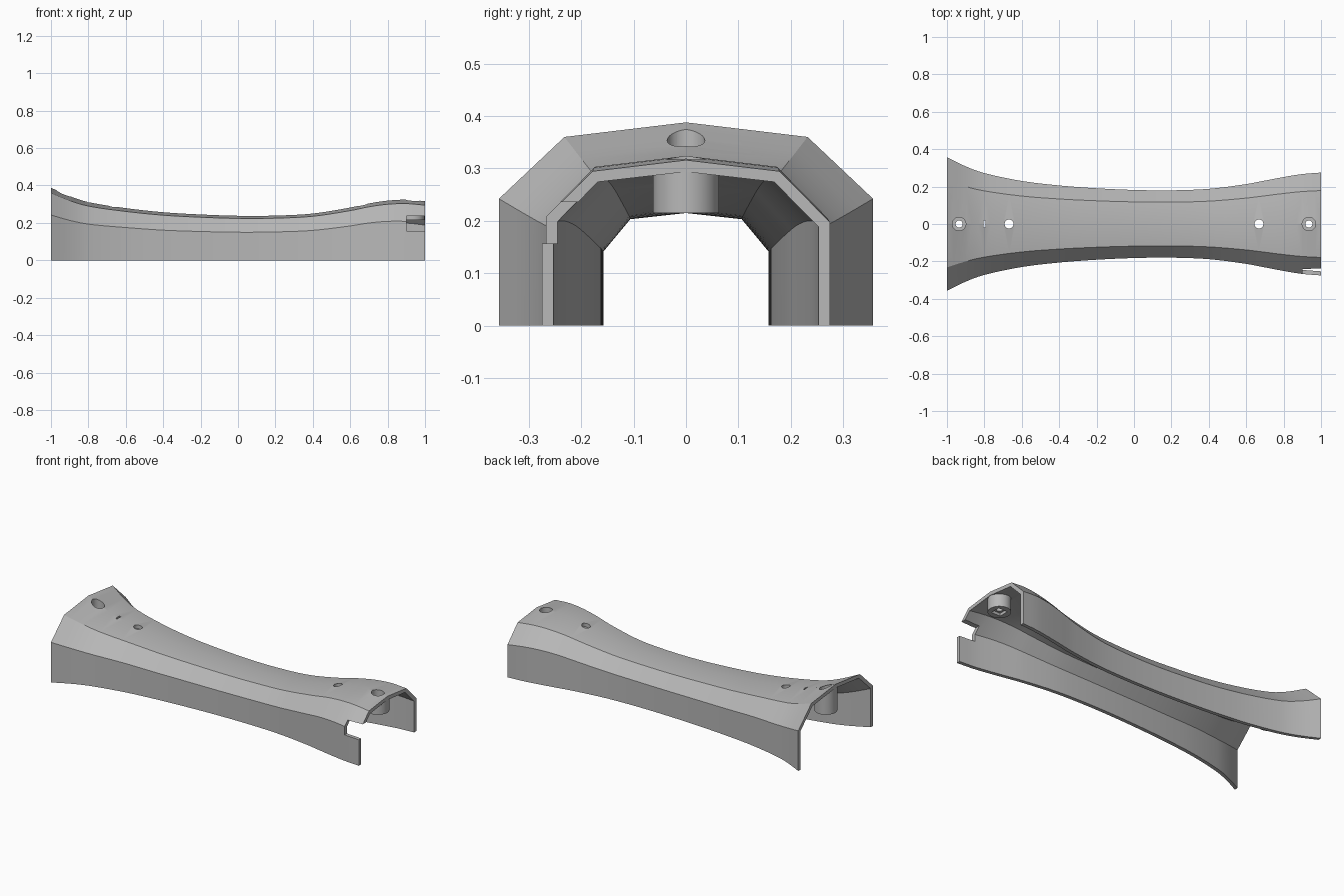
import bpy, bmesh, math

cube = bpy.data.objects.get("Cube")
if cube:
    bpy.data.objects.remove(cube, do_unlink=True)

grey = bpy.data.materials.new("plain grey")
grey.use_nodes = True
colour = (0.48, 0.48, 0.48, 1)
grey.diffuse_color = colour
grey.node_tree.nodes["Principled BSDF"].inputs["Base Color"].default_value = colour

WALL = 0.022
# Stations along the length: x, half width, crest height
STATIONS = [(-1, .357, .388), (-.9, .308, .343), (-.8, .272, .311), (-.6, .230, .279),
            (-.4, .206, .257), (-.2, .191, .245), (0, .182, .238), (.2, .180, .239),
            (.4, .188, .250), (.6, .213, .282), (.7, .232, .304), (.8, .251, .319),
            (.9, .267, .324), (1, .275, .316)]


def hermite(x):
    """Smooth half width and crest height at x."""
    last = len(STATIONS) - 1
    i = 0
    while i < last - 1 and x > STATIONS[i + 1][0]:
        i += 1

    def slope(k, c):
        a, b = STATIONS[max(k - 1, 0)], STATIONS[min(k + 1, last)]
        return (b[c] - a[c]) / (b[0] - a[0])

    a, b = STATIONS[i], STATIONS[i + 1]
    h = b[0] - a[0]
    t = (x - a[0]) / h
    out = []
    for c in (1, 2):
        out.append((2*t**3 - 3*t**2 + 1) * a[c] + (3*t**2 - 2*t**3) * b[c]
                   + h * ((t**3 - 2*t**2 + t) * slope(i, c) + (t**3 - t**2) * slope(i + 1, c)))
    return out


def roof(x, y):
    return hermite(max(-1, min(1, x)))[1] - 0.12 * abs(y)


def section(x):
    """Closed arch outline: outer skin, then inner skin back again."""
    w, top = hermite(x)
    outer = [(w, 0), (w, top - .028 - .33 * w), (.65 * w, top - .078 * w), (0, top)]
    shift = [(1, 0), (1, .41), (.48, .92), (0, 1.02)]
    inner = [(y - WALL * a, z - WALL * b) for (y, z), (a, b) in zip(outer, shift)]

    def arch(half):
        return half + [(-y, z) for y, z in reversed(half[:-1])]
    return arch(outer) + arch(inner)[::-1]


def finish(bm, name):
    bmesh.ops.recalc_face_normals(bm, faces=bm.faces)
    mesh = bpy.data.meshes.new(name)
    bm.to_mesh(mesh)
    bm.free()
    mesh.materials.append(grey)
    obj = bpy.data.objects.new(name, mesh)
    bpy.context.collection.objects.link(obj)
    return obj


def cylinder(name, x, radius, low, high, follow_roof=False):
    bm = bmesh.new()
    bmesh.ops.create_cone(bm, cap_ends=True, segments=40, radius1=radius, radius2=radius, depth=2)
    for v in bm.verts:
        v.co.x += x
        if v.co.z < 0:
            v.co.z = low
        else:
            v.co.z = roof(v.co.x, v.co.y) - WALL / 2 if follow_roof else high
    return finish(bm, name)


def box(name, low, high):
    bm = bmesh.new()
    bmesh.ops.create_cube(bm, size=1)
    for v in bm.verts:
        v.co = [l if c < 0 else h for c, l, h in zip(v.co, low, high)]
    return finish(bm, name)


def combine(target, tool, operation):
    bpy.context.view_layer.objects.active = target
    mod = target.modifiers.new("shape", 'BOOLEAN')
    mod.operation, mod.solver, mod.object = operation, 'EXACT', tool
    bpy.ops.object.modifier_apply(modifier=mod.name)
    bpy.data.objects.remove(tool, do_unlink=True)


# Lofted arch shell
bm = bmesh.new()
STEPS = 60
rings = []
for k in range(STEPS + 1):
    x = -1 + 2 * k / STEPS
    rings.append([bm.verts.new((x, y, z)) for y, z in section(x)])
n = len(rings[0])
for a, b in zip(rings, rings[1:]):
    for j in range(n):
        bm.faces.new((a[j], a[(j + 1) % n], b[(j + 1) % n], b[j]))
for ring in (rings[0], rings[-1]):
    for j in range(n // 2 - 0 - 1):
        bm.faces.new((ring[j], ring[j + 1], ring[n - 2 - j], ring[n - 1 - j]))
shell = finish(bm, "arched_cover")

# Screw bosses, counterbores, screw holes, nut pockets and small holes at both ends
for side in (-1, 1):
    x = side * 0.935
    combine(shell, cylinder("screw_boss", x, .063, .215, 0, True), 'UNION')
    combine(shell, cylinder("counterbore", x, .036, .255, .6), 'DIFFERENCE')
    combine(shell, cylinder("screw_hole", x, .019, .1, .6), 'DIFFERENCE')
    combine(shell, box("nut_pocket", (x - .03, -.03, .1), (x + .03, .03, .232)), 'DIFFERENCE')
    combine(shell, cylinder("small_hole", side * 0.668, .024, .1, .6), 'DIFFERENCE')

# Narrow slot in the crest
combine(shell, box("crest_slot", (-.804, -.018, .2), (-.795, .018, .6)), 'DIFFERENCE')

# Side notch at the left end of the front wall
combine(shell, box("side_notch", (.9, -.4, .157), (1.1, -.15, .236)), 'DIFFERENCE')

# Smooth along the length, crisp on the ridges
bpy.ops.object.select_all(action='DESELECT')
shell.select_set(True)
bpy.context.view_layer.objects.active = shell
bpy.ops.object.shade_smooth_by_angle(angle=math.radians(25))
